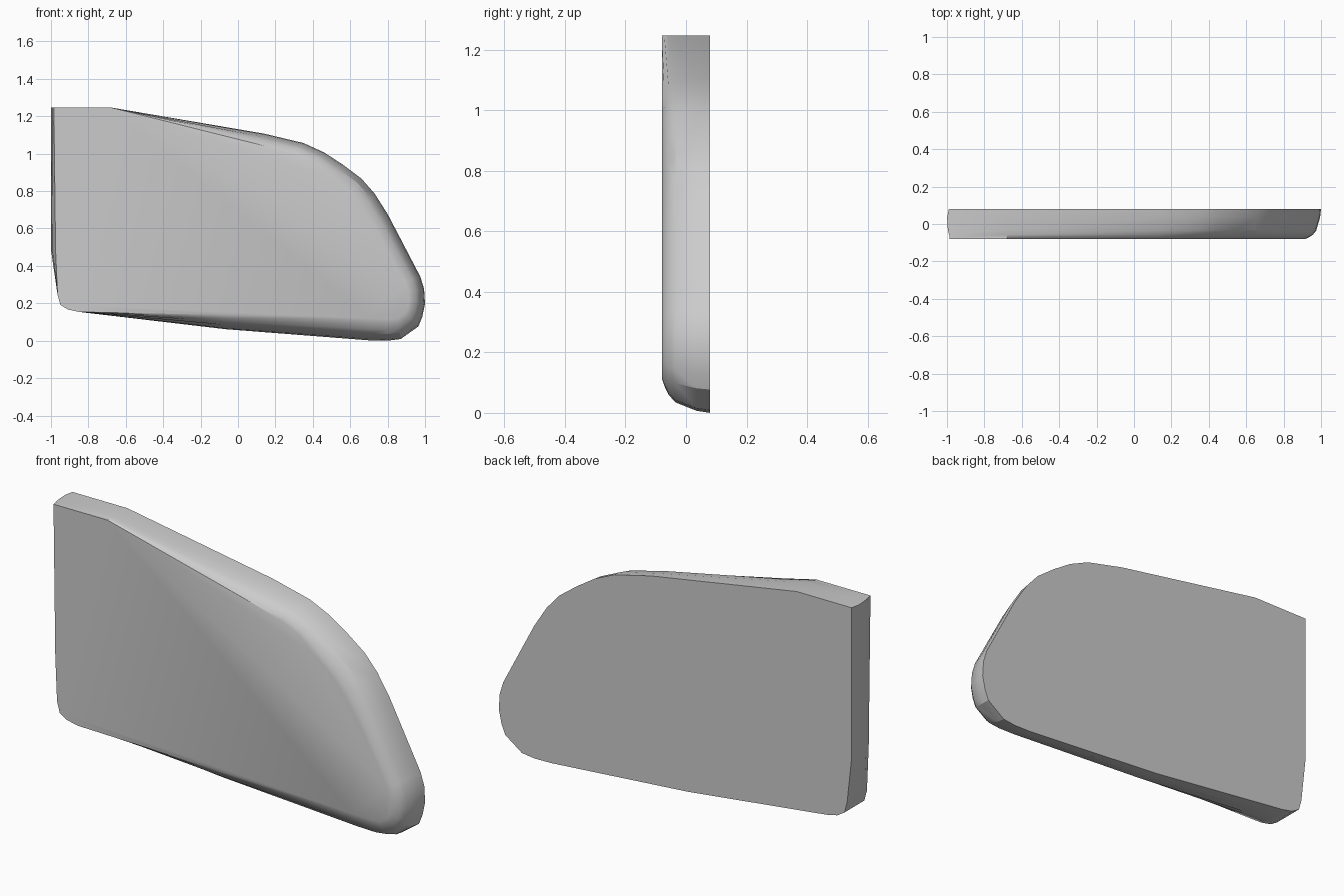
import bpy, bmesh, math

if "Cube" in bpy.data.objects:
    bpy.data.objects.remove(bpy.data.objects["Cube"])

# Paired outline points: (x, z) of the back edge, then (x, z) of the flat front face
OUTLINE = [
    # straight left end with its small lower corner
    (-.99, 1.25, -.985, 1.25), (-.99, .48, -.975, .48), (-.965, .25, -.965, .25),
    (-.95, .195, -.95, .195), (-.91, .17, -.91, .17), (-.85, .157, -.85, .157),
    # lower edge, front face rises away from it
    (-.07, .065, -.05, .14), (.70, .005, .70, .122), (.80, .003, .80, .119),
    (.87, .012, .855, .122),
    # rounded tip
    (.965, .08, .895, .15), (.985, .13, .908, .18), (1.0, .20, .915, .22),
    (.995, .28, .91, .27), (.975, .345, .895, .315),
    # sloping and curved upper edge
    (.80, .68, .735, .60), (.73, .79, .665, .70), (.66, .87, .595, .785),
    (.56, .945, .49, .875), (.46, 1.01, .40, .95), (.35, 1.06, .30, 1.0),
    (.14, 1.11, .10, 1.055), (-.68, 1.25, -.68, 1.25),
]
# Depth loops: y and how far the section has moved from back edge to front face
LOOPS = [(.08, 0), (.035, .06), (-.035, .3), (-.058, .52), (-.072, .78), (-.08, 1)]

bm = bmesh.new()
rings = []
for y, t in LOOPS:
    ring = []
    for i, (bx, bz, fx, fz) in enumerate(OUTLINE):
        x, z = bx + (fx - bx) * t, bz + (fz - bz) * t
        # left end bulges slightly across its thickness
        if i < 2:
            x -= .011 * max(0, 1 - ((y - .01) / .07) ** 2)
        ring.append(bm.verts.new((x, y, z - .003)))
    rings.append(ring)

n = len(OUTLINE)
for a, b in zip(rings, rings[1:]):
    for i in range(n):
        j = (i + 1) % n
        bm.faces.new((a[i], a[j], b[j], b[i]))
bm.faces.new(rings[0])
bm.faces.new(rings[-1])
bmesh.ops.recalc_face_normals(bm, faces=bm.faces)

mesh = bpy.data.meshes.new("rounded_panel")
bm.to_mesh(mesh)
bm.free()
panel = bpy.data.objects.new("rounded_panel", mesh)
bpy.context.collection.objects.link(panel)
bpy.context.view_layer.objects.active = panel
panel.select_set(True)
bpy.ops.object.shade_smooth_by_angle(angle=math.radians(25))
